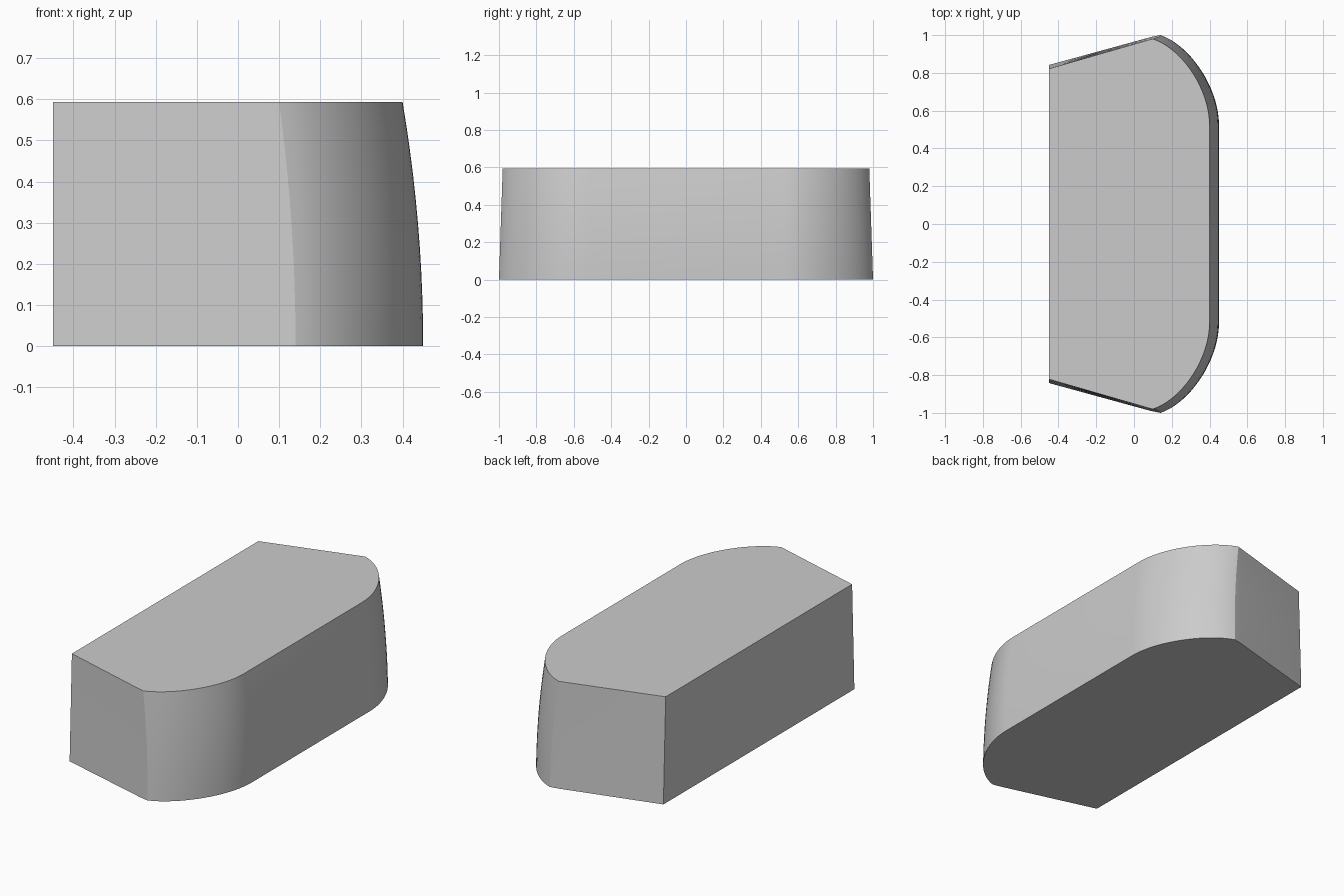
import bpy, bmesh, math
from mathutils import Vector
from mathutils.geometry import interpolate_bezier

cube = bpy.data.objects.get("Cube")
if cube:
    bpy.data.objects.remove(cube, do_unlink=True)

HEIGHT = 0.593
LEVELS = 10

# Half outline at the bottom and at the top: back corner, side end, four arc handles
BOTTOM = [(-0.45, 0.842), (0.09, 0.99), (0.14, 1.0), (0.29, 0.95), (0.45, 0.73), (0.45, 0.52)]
TOP = [(-0.45, 0.822), (0.08, 0.975), (0.10, 0.98), (0.25, 0.93), (0.40, 0.72), (0.40, 0.52)]


def outline(t):
    """Closed outline at relative height t, bulging outward in x."""
    pts = []
    for (bx, by), (tx, ty) in zip(BOTTOM, TOP):
        pts.append(Vector((bx + (tx - bx) * t * t, by + (ty - by) * t, 0)))
    half = pts[:2] + interpolate_bezier(*pts[2:], 20)
    return [(p.x, p.y) for p in half] + [(p.x, -p.y) for p in reversed(half)]


# Body: stacked outlines joined by side faces, closed by flat caps
bm = bmesh.new()
rings = []
for i in range(LEVELS + 1):
    t = i / LEVELS
    rings.append([bm.verts.new((x, y, HEIGHT * t)) for x, y in outline(t)])
for low, high in zip(rings, rings[1:]):
    for a in range(len(low)):
        b = (a + 1) % len(low)
        bm.faces.new((low[a], low[b], high[b], high[a]))
bm.faces.new(rings[0])
bm.faces.new(rings[-1])
bmesh.ops.recalc_face_normals(bm, faces=bm.faces)
mesh = bpy.data.meshes.new("rounded_block")
bm.to_mesh(mesh)
bm.free()
body = bpy.data.objects.new("rounded_block", mesh)
bpy.context.collection.objects.link(body)

# Plain grey colour
grey = bpy.data.materials.new("light_grey")
grey.use_nodes = True
color = (0.6, 0.6, 0.6, 1)
grey.diffuse_color = color
grey.node_tree.nodes["Principled BSDF"].inputs["Base Color"].default_value = color
mesh.materials.append(grey)

# Smooth curved wall with sharp rims and corners
bpy.ops.object.select_all(action="DESELECT")
body.select_set(True)
bpy.context.view_layer.objects.active = body
bpy.ops.object.shade_smooth_by_angle(angle=math.radians(30))
